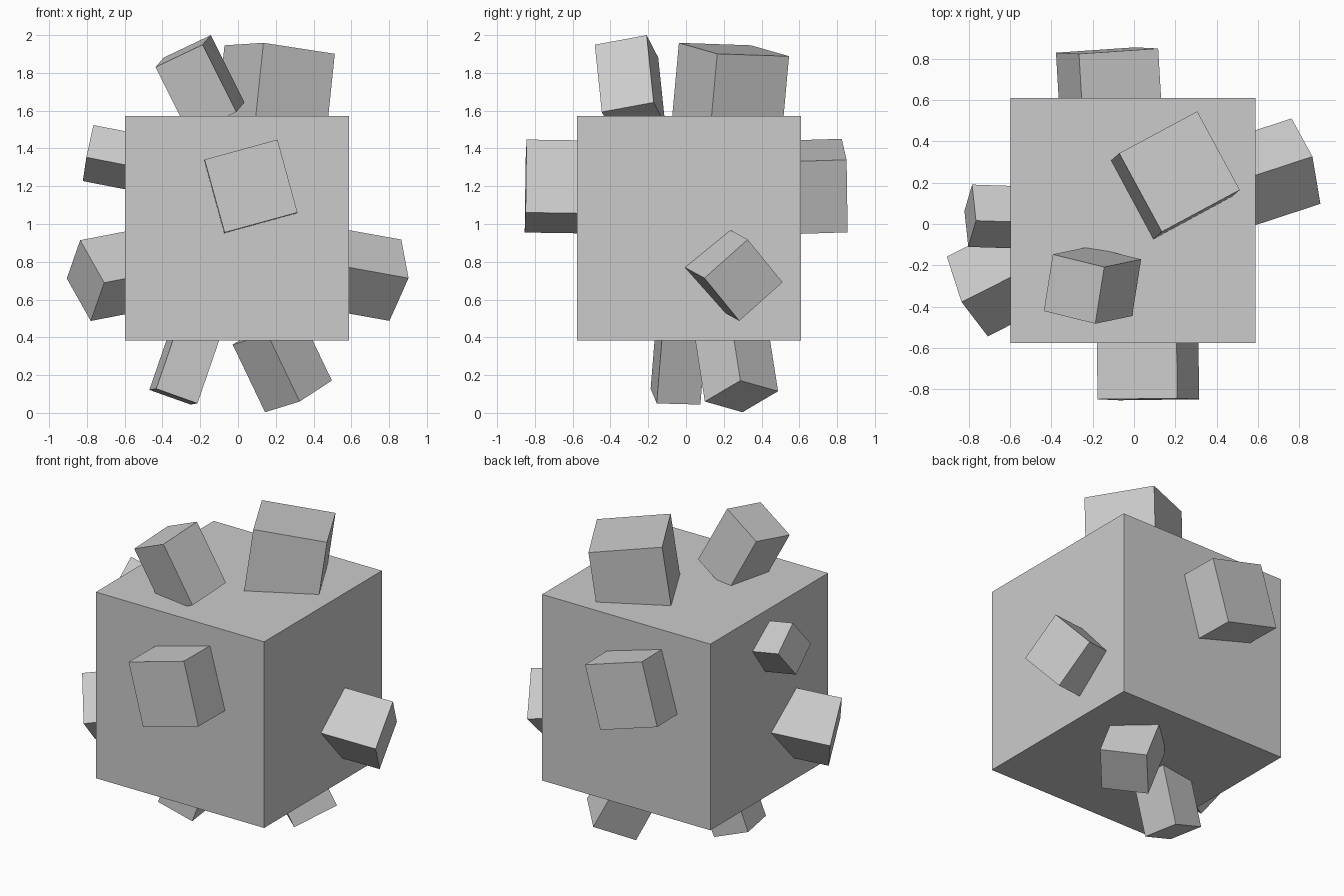
import bpy, bmesh
from mathutils import Vector, Matrix

if "Cube" in bpy.data.objects:
    bpy.data.objects.remove(bpy.data.objects["Cube"])

grey = bpy.data.materials.new("light grey")
grey.diffuse_color = (0.6, 0.6, 0.6, 1)
grey.use_nodes = True
grey.node_tree.nodes["Principled BSDF"].inputs["Base Color"].default_value = grey.diffuse_color

CENTRE = Vector((-0.005, 0.016, 0.977))
DEPTH = 0.4


def add_box(name, matrix):
    """Unit cube shaped by a 4x4 matrix, with flat faces."""
    bm = bmesh.new()
    bmesh.ops.create_cube(bm, size=1, matrix=matrix)
    bmesh.ops.recalc_face_normals(bm, faces=bm.faces)
    mesh = bpy.data.meshes.new(name)
    bm.to_mesh(mesh)
    bm.free()
    mesh.materials.append(grey)
    bpy.context.collection.objects.link(bpy.data.objects.new(name, mesh))


def add_stud(name, corner, side_a, side_b):
    """Square block: a corner of its outer face and that corner's two neighbours' offsets."""
    p, a, b = Vector(corner), Vector(side_a), Vector(side_b)
    size = (a.length + b.length) / 2
    middle = p + (a + b) / 2
    x = a.normalized()
    y = (b - x * b.dot(x)).normalized()
    z = x.cross(y)
    if z.dot(CENTRE - middle) < 0:      # depth always runs into the main block
        z = -z
    rot = Matrix((x, y, z)).transposed().to_4x4()
    add_box(name, Matrix.Translation(middle + z * DEPTH / 2) @ rot
            @ Matrix.Diagonal((size, size, DEPTH, 1)))


# Main block
add_box("main_block", Matrix.Translation(CENTRE) @ Matrix.Scale(1.187, 4))

# Tilted blocks sticking out of each side
studs = {
    "top_large_block": ((0.128, -0.041, 1.96), (0.378, 0.203, -0.058), (-0.193, 0.387, -0.015)),
    "top_small_block": ((-0.143, -0.211, 2.0), (-0.043, -0.271, -0.05), (-0.252, 0.063, -0.12)),
    "front_block": ((-0.177, -0.849, 1.341), (0.386, 0.005, 0.106), (0.106, -0.005, -0.386)),
    "back_block": ((-0.269, 0.824, 1.452), (0.383, 0.026, -0.111), (-0.106, 0.006, -0.386)),
    "right_block": ((0.865, 0.325, 0.918), (-0.102, 0.186, -0.228), (0.038, -0.227, -0.203)),
    "left_lower_block": ((-0.834, -0.38, 0.913), (0.126, -0.165, -0.223), (-0.073, 0.223, -0.202)),
    "left_upper_block": ((-0.765, 0.017, 1.526), (-0.037, -0.126, -0.169), (-0.02, 0.172, -0.132)),
    "bottom_small_block": ((-0.43, -0.188, 0.127), (0.216, 0.032, -0.077), (-0.04, 0.233, -0.005)),
    "bottom_large_block": ((0.325, 0.103, 0.06), (-0.185, 0.201, -0.057), (0.175, 0.18, 0.112)),
}
for name, (corner, side_a, side_b) in studs.items():
    add_stud(name, corner, side_a, side_b)
